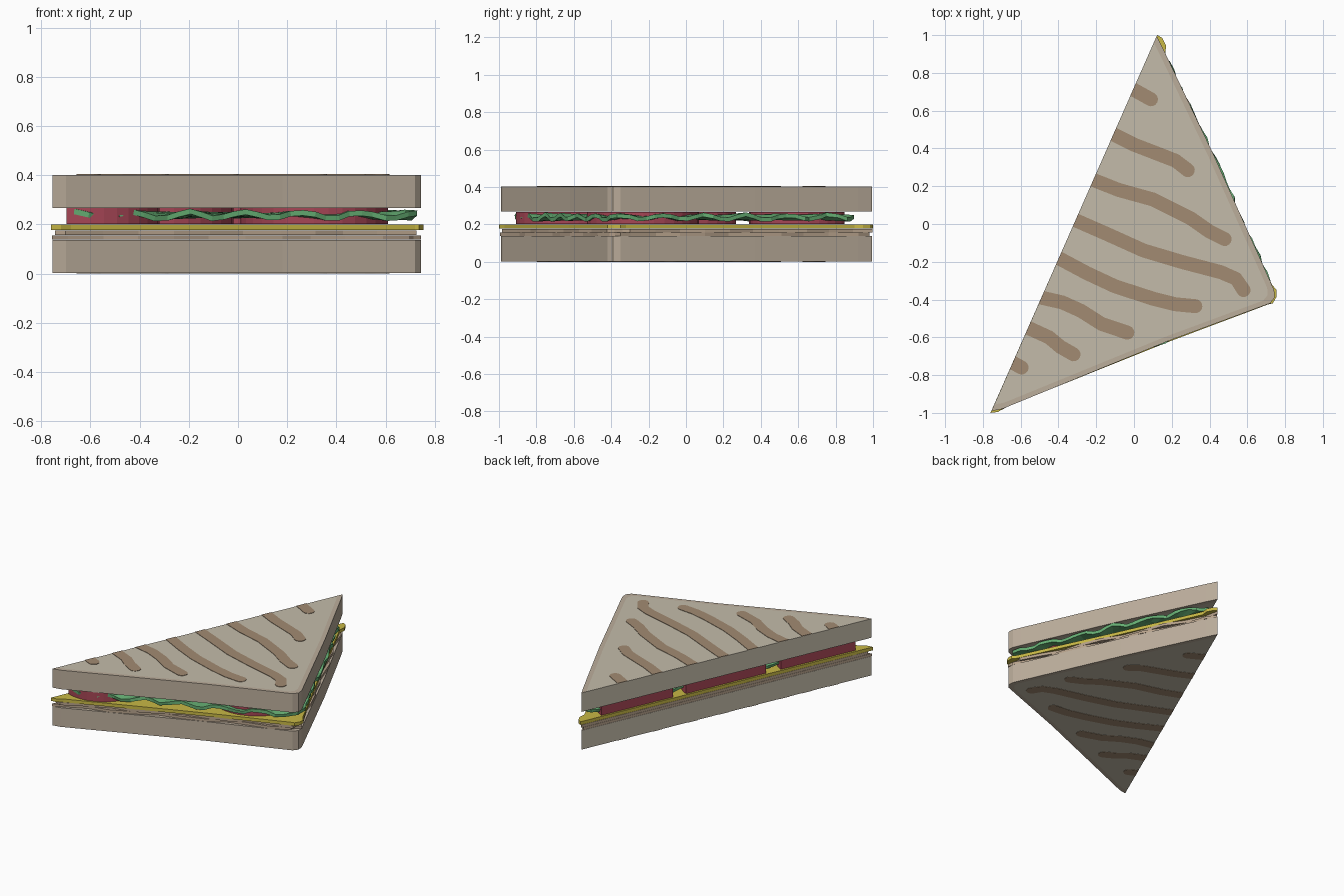
import bpy, bmesh, math, random
from mathutils import Vector

if "Cube" in bpy.data.objects:
    bpy.data.objects.remove(bpy.data.objects["Cube"])

random.seed(4)
PIVOT = Vector((-0.3186, 0.0))           # a point on the cut side
CUT_NORMAL = Vector((-0.915, 0.403, 0))  # points away from the cut side
OUTLINE = [Vector(p) for p in [
    (0.12, 0.995), (0.158, 0.92), (0.42, 0.37), (0.72, -0.30), (0.742, -0.35),
    (0.745, -0.39), (0.72, -0.42), (0.18, -0.62), (-0.70, -0.98), (-0.755, -0.99)]]


def material(name, rgb):
    m = bpy.data.materials.new(name)
    m.diffuse_color = (*rgb, 1)
    m.use_nodes = True
    m.node_tree.nodes["Principled BSDF"].inputs["Base Color"].default_value = m.diffuse_color
    return m


BREAD = material("bread", (0.55, 0.50, 0.40))
CRUST = material("crust", (0.50, 0.42, 0.33))
GRILL = material("grill_brown", (0.36, 0.26, 0.17))
HAM = material("ham", (0.47, 0.36, 0.26))
CHEESE = material("cheese", (0.58, 0.48, 0.06))
TOMATO = material("tomato", (0.38, 0.06, 0.09))
LETTUCE = material("lettuce", (0.13, 0.42, 0.17))


def finish(bm, name, *mats):
    bmesh.ops.recalc_face_normals(bm, faces=bm.faces)
    me = bpy.data.meshes.new(name)
    bm.to_mesh(me)
    bm.free()
    for m in mats:
        me.materials.append(m)
    ob = bpy.data.objects.new(name, me)
    bpy.context.collection.objects.link(ob)
    return ob


def scaled(pts, s):
    return [PIVOT + (p - PIVOT) * s for p in pts]


def prism(bm, pts, z0, z1):
    f = bm.faces.new([bm.verts.new((p[0], p[1], z0)) for p in pts])
    ret = bmesh.ops.extrude_face_region(bm, geom=[f])
    vs = [g for g in ret["geom"] if isinstance(g, bmesh.types.BMVert)]
    bmesh.ops.translate(bm, verts=vs, vec=(0, 0, z1 - z0))


def trim(bm, inset=0.0):
    # slice everything along the cut side and cap it
    co = Vector((*PIVOT, 0)) - CUT_NORMAL * inset
    r = bmesh.ops.bisect_plane(bm, geom=bm.verts[:] + bm.edges[:] + bm.faces[:],
                               plane_co=co, plane_no=CUT_NORMAL, clear_outer=True)
    edges = [g for g in r["geom_cut"] if isinstance(g, bmesh.types.BMEdge)]
    bmesh.ops.holes_fill(bm, edges=edges)


def subdivide(pts, step, closed=False):
    out = []
    ends = pts[1:] + pts[:1] if closed else pts[1:]
    for a, b in zip(pts, ends):
        n = max(1, round((b - a).length / step))
        out += [a.lerp(b, i / n) for i in range(n)]
    return out if closed else out + [pts[-1]]


# bread slices: crumb on the faces and cut side, crust around two sides
def bread(name, z0, z1):
    bm = bmesh.new()
    outer = subdivide(OUTLINE, 0.2)
    rows = [[bm.verts.new((*p, z)) for p in scaled(outer, s)]
            for s, z in ((0.965, z0), (1, z0), (1, z1), (0.965, z1))]
    for a, b in zip(rows, rows[1:]):
        for i in range(len(outer) - 1):
            bm.faces.new((a[i], a[i + 1], b[i + 1], b[i])).material_index = 1
    bm.faces.new(rows[0])
    bm.faces.new(rows[3])
    bm.faces.new([r[0] for r in rows] + [r[-1] for r in reversed(rows)])
    finish(bm, name, BREAD, CRUST)


bread("bottom_bread", 0.002, 0.137)
bread("top_bread", 0.268, 0.402)

# grill marks: wavy strips with a round end, cut flush at the long side
MARKS = [
    [(0.0, 0.71), (0.09, 0.66)],
    [(-0.11, 0.475), (0.0, 0.42), (0.13, 0.37), (0.22, 0.335), (0.285, 0.285)],
    [(-0.22, 0.235), (-0.08, 0.18), (0.1, 0.13), (0.3, 0.03), (0.40, -0.04), (0.48, -0.08)],
    [(-0.31, 0.02), (-0.15, -0.05), (0.05, -0.14), (0.25, -0.20), (0.46, -0.255),
     (0.54, -0.29), (0.58, -0.35)],
    [(-0.40, -0.18), (-0.25, -0.26), (-0.1, -0.33), (0.1, -0.395), (0.22, -0.425), (0.325, -0.435)],
    [(-0.49, -0.39), (-0.38, -0.415), (-0.28, -0.46), (-0.17, -0.53), (-0.035, -0.575)],
    [(-0.56, -0.55), (-0.45, -0.60), (-0.39, -0.65), (-0.32, -0.69)],
    [(-0.65, -0.73), (-0.595, -0.76)]]


def mark_outline(path, r=0.037):
    p = [Vector(q) for q in path]
    p.insert(0, p[0] + (p[0] - p[1]).normalized() * 0.08)
    left, right = [], []
    for i, q in enumerate(p):
        d = (p[min(i + 1, len(p) - 1)] - p[max(i - 1, 0)]).normalized()
        n = Vector((-d.y, d.x)) * r
        left.append(q + n)
        right.append(q - n)
    cap = [p[-1] + n * math.cos(a) + d * r * math.sin(a)
           for a in (math.pi * k / 8 for k in range(1, 8))]
    return left + cap + right[::-1]


for name, z0, z1 in (("top_grill_marks", 0.4021, 0.405), ("bottom_grill_marks", 0.0, 0.0019)):
    bm = bmesh.new()
    for path in MARKS:
        prism(bm, mark_outline(path), z0, z1)
    trim(bm)
    finish(bm, name, GRILL)


# ham slices with uneven edges
for k, (z0, z1) in enumerate(((0.138, 0.156), (0.157, 0.176))):
    bm = bmesh.new()
    pts = subdivide(OUTLINE, 0.16)
    wavy = [PIVOT + (p - PIVOT) * (0.985 + 0.02 * math.sin(i * 1.9 + k * 2))
            for i, p in enumerate(pts)]
    prism(bm, wavy, z0, z1)
    finish(bm, f"ham_slice_{k + 1}", HAM)

# cheese, peeking past the bread corners
bm = bmesh.new()
cheese = [(0.123, 1.0), (0.15, 0.985), (0.17, 0.945), (0.165, 0.90), (0.41, 0.36),
          (0.73, -0.32), (0.755, -0.35), (0.755, -0.385), (0.735, -0.42), (0.72, -0.422),
          (0.18, -0.625), (-0.68, -0.97), (-0.72, -0.995), (-0.76, -1.0)]
prism(bm, cheese, 0.177, 0.2)
finish(bm, "cheese_slice", CHEESE)

# tomato slices, halved by the cut
for k, (x, y, r) in enumerate(((-0.60, -0.63, 0.28), (-0.3186, 0.0, 0.30),
                               (-0.053, 0.607, 0.27), (0.31, -0.23, 0.30))):
    bm = bmesh.new()
    prism(bm, [(x + r * math.cos(math.tau * i / 32), y + r * math.sin(math.tau * i / 32))
               for i in range(32)], 0.201, 0.267)
    trim(bm, 0.012)
    finish(bm, f"tomato_slice_{k + 1}", TOMATO)

# lettuce leaf: rings around a centre, with a ruffled rim
corners = [Vector(p) for p in [
    (0.115, 0.91), (0.165, 0.90), (0.43, 0.365), (0.725, -0.30), (0.73, -0.37),
    (0.70, -0.41), (0.17, -0.628), (-0.62, -0.93), (-0.67, -0.91)]]
rim = subdivide(corners, 0.05, closed=True)
mid = Vector((0.08, -0.12))
bm = bmesh.new()
rings = []
for s, amp in ((0.55, 0.002), (0.8, 0.006), (0.93, 0.012), (1.0, 0.016)):
    ring = []
    for i, p in enumerate(rim):
        q = mid + (p - mid) * s * (1 + (random.uniform(-0.03, 0.008) if s > 0.9 else 0))
        z = 0.238 + amp * math.sin(i * 1.25 + s * 3) * random.uniform(0.5, 1)
        ring.append(bm.verts.new((*q, z)))
    rings.append(ring)
n = len(rim)
for a, b in zip(rings, rings[1:]):
    for i in range(n):
        bm.faces.new((a[i], a[(i + 1) % n], b[(i + 1) % n], b[i]))
bm.faces.new(rings[0])
leaf = finish(bm, "lettuce_leaf", LETTUCE)
sol = leaf.modifiers.new("thickness", "SOLIDIFY")
sol.thickness = 0.022
sol.offset = 0
